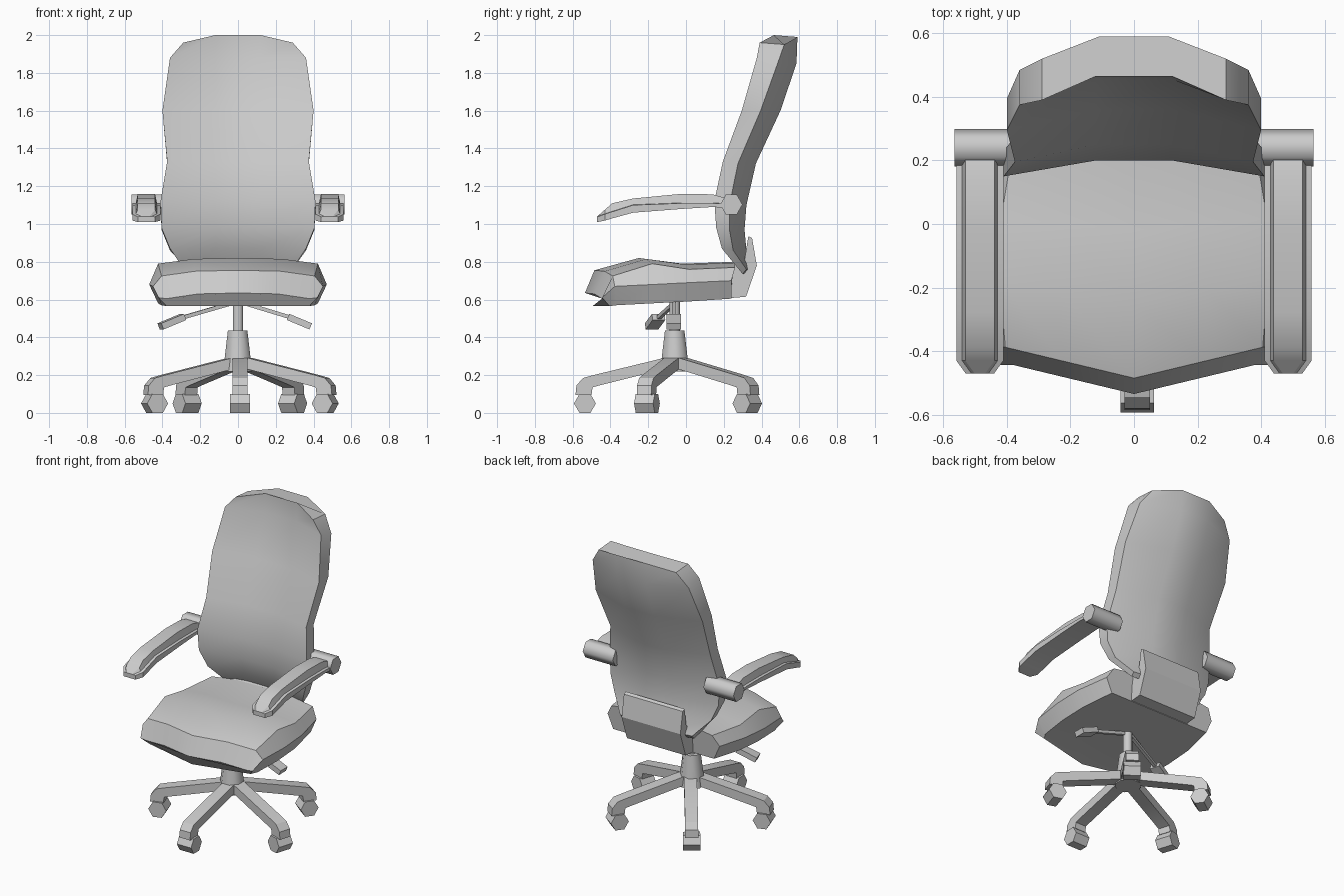
import bpy, bmesh, math
from mathutils import Vector, Matrix

if "Cube" in bpy.data.objects:
    bpy.data.objects.remove(bpy.data.objects["Cube"])


def finish(name, bm, angle=35):
    bmesh.ops.recalc_face_normals(bm, faces=bm.faces)
    me = bpy.data.meshes.new(name)
    bm.to_mesh(me)
    bm.free()
    ob = bpy.data.objects.new(name, me)
    bpy.context.collection.objects.link(ob)
    bpy.ops.object.select_all(action='DESELECT')
    ob.select_set(True)
    bpy.context.view_layer.objects.active = ob
    bpy.ops.object.shade_smooth_by_angle(angle=math.radians(angle))
    return ob


def loft(name, rings, angle=35):
    """Skin a list of closed rings and cap both ends."""
    bm = bmesh.new()
    vs = [[bm.verts.new(p) for p in r] for r in rings]
    n = len(rings[0])
    for a, b in zip(vs, vs[1:]):
        for i in range(n):
            j = (i + 1) % n
            bm.faces.new((a[i], a[j], b[j], b[i]))
    bm.faces.new(vs[0])
    bm.faces.new(vs[-1])
    return finish(name, bm, angle)


def cone(name, p, q, r1, r2, sides, spin=0.0, angle=35):
    """Prism or cone running from p to q."""
    p, q = Vector(p), Vector(q)
    d = q - p
    m = (Matrix.Translation((p + q) / 2) @ d.to_track_quat('Z', 'Y').to_matrix().to_4x4()
         @ Matrix.Rotation(spin, 4, 'Z'))
    bm = bmesh.new()
    bmesh.ops.create_cone(bm, cap_ends=True, segments=sides, radius1=r1, radius2=r2,
                          depth=d.length, matrix=m)
    return finish(name, bm, angle)


def bar(name, p, q, wide, thick):
    """Flat box from p to q, its width kept horizontal."""
    p, q = Vector(p), Vector(q)
    side = (q - p).cross(Vector((0, 0, 1))).normalized()
    up = side.cross(q - p).normalized()
    corners = ((1, 1), (-1, 1), (-1, -1), (1, -1))
    return loft(name, [[c + side * a * wide / 2 + up * b * thick / 2 for a, b in corners]
                       for c in (p, q)])


# Backrest: z side, half width, front edge y, side depth, back centre y, back z, hollow, crown
rows = [(.735, .27, .30, .02, .34, .76, .02, 0),
        (.87, .36, .19, .06, .32, .86, .045, 0),
        (.98, .405, .16, .07, .31, .97, .05, 0),
        (1.12, .41, .15, .08, .32, 1.10, .05, 0),
        (1.33, .375, .195, .08, .37, 1.32, .055, 0),
        (1.60, .40, .295, .10, .50, 1.60, .065, 0),
        (1.88, .36, .375, .11, .585, 1.85, .08, 0),
        (1.96, .29, .39, .13, .59, 1.95, .075, .04)]
rings = []
for z, w, yf, dep, yb, zb, hol, cr in rows:
    half = [(.12, yf + hol, z + cr), (w, yf, z), (w, yf + dep, zb), (.11, yb, zb + cr)]
    rings.append(half + [(-x, y, zz) for x, y, zz in reversed(half)])
loft("backrest", rings, 45)

# Seat: y, half width, bottom, widest and top z, and forward shifts of bottom and top
rings = []
for y, w, zb, zm, zt, sb, st in [(-.545, .42, .565, .61, .635, .05, .01),
                                 (-.485, .45, .57, .67, .755, .02, 0),
                                 (-.25, .47, .58, .68, .82, 0, 0),
                                 (-.02, .465, .59, .69, .79, 0, 0),
                                 (.24, .42, .605, .70, .80, 0, .02)]:
    half = [(0, zb, sb), (.9 * w, zb, sb), (w, zm, 0), (.9 * w, zt - .03, st),
            (.5 * w, zt - .005, st), (0, zt, st)]
    pts = half + [(-x, z, s) for x, z, s in reversed(half[1:-1])]
    bow = .24 * min(1, max(0, (.24 - y) / .7))
    rings.append([(x, y + s + bow * abs(x), z) for x, z, s in pts])
loft("seat", rings, 40)

# Bracket joining seat and backrest
prof = [(.33, .935), (.35, .925), (.375, .78), (.318, .615), (.2, .605), (.2, .7),
        (.25, .79), (.31, .81)]
loft("back_bracket", [[(x, y, z) for y, z in prof] for x in (-.22, .22)], 25)

# Armrests with stepped pads, plus their pivots
for s, side in ((-1, "left"), (1, "right")):
    rings = []
    for y, hw, zb, zm, zt in [(-.47, .045, 1.01, 1.038, 1.04),
                              (-.43, .074, 1.018, 1.052, 1.075),
                              (-.39, .074, 1.03, 1.065, 1.11),
                              (-.28, .074, 1.06, 1.10, 1.135),
                              (-.02, .074, 1.08, 1.11, 1.16),
                              (.14, .074, 1.09, 1.11, 1.157),
                              (.22, .074, 1.085, 1.105, 1.135)]:
        half = [(hw, zb), (hw, zm), (hw - .018, zm + .002), (hw - .028, zt)]
        pts = half + [(-x, z) for x, z in reversed(half)]
        rings.append([(s * (.485 + x), y, z) for x, z in pts])
    loft("armrest_" + side, rings, 30)
    piv = [(.24 + .059 * math.cos(i * math.pi / 3), 1.103 + .06 * math.sin(i * math.pi / 3))
           for i in range(6)]
    loft("arm_pivot_" + side, [[(s * x, y, z) for y, z in piv] for x in (.34, .565)], 65)

# Gas column
CX, CY = .01, -.06
cone("column_sleeve", (-.002, CY, .22), (-.002, CY, .435), .083, .056, 8, math.pi / 8, 50)
cone("column_post", (0, CY, .42), (0, CY, .6), .03, .03, 8, math.pi / 8, 50)

# Five legs with hexagonal casters
leg = [(0, .29), (.06, .29), (.43, .20), (.485, .185), (.52, .145), (.525, .095),
       (.44, .095), (.435, .135), (.40, .145), (.06, .23), (0, .22)]
for i in range(5):
    a = math.radians(-90 + 72 * i)
    out, tan = Vector((math.cos(a), math.sin(a), 0)), Vector((-math.sin(a), math.cos(a), 0))
    hub = Vector((CX, CY, 0))
    loft(f"leg_{i}", [[hub + out * r + tan * t + Vector((0, 0, z)) for r, z in leg]
                      for t in (-.04, .04)], 30)
    wheel = [(.475 + .058 * math.cos(k * math.pi / 3), .05 + .058 * math.sin(k * math.pi / 3))
             for k in range(6)]
    loft(f"caster_{i}", [[hub + out * r + tan * t + Vector((0, 0, max(0, z))) for r, z in wheel]
                         for t in (-.053, .053)], 30)

# Adjustment levers under the seat
bar("lever_rod_right", (0, -.065, .59), (.28, -.065, .505), .02, .02)
bar("lever_paddle_right", (.265, -.065, .508), (.385, -.065, .458), .075, .035)
bar("lever_rod_left", (0, -.05, .59), (-.31, -.15, .5), .02, .02)
bar("lever_paddle_left", (-.29, -.145, .508), (-.41, -.182, .458), .07, .035)
